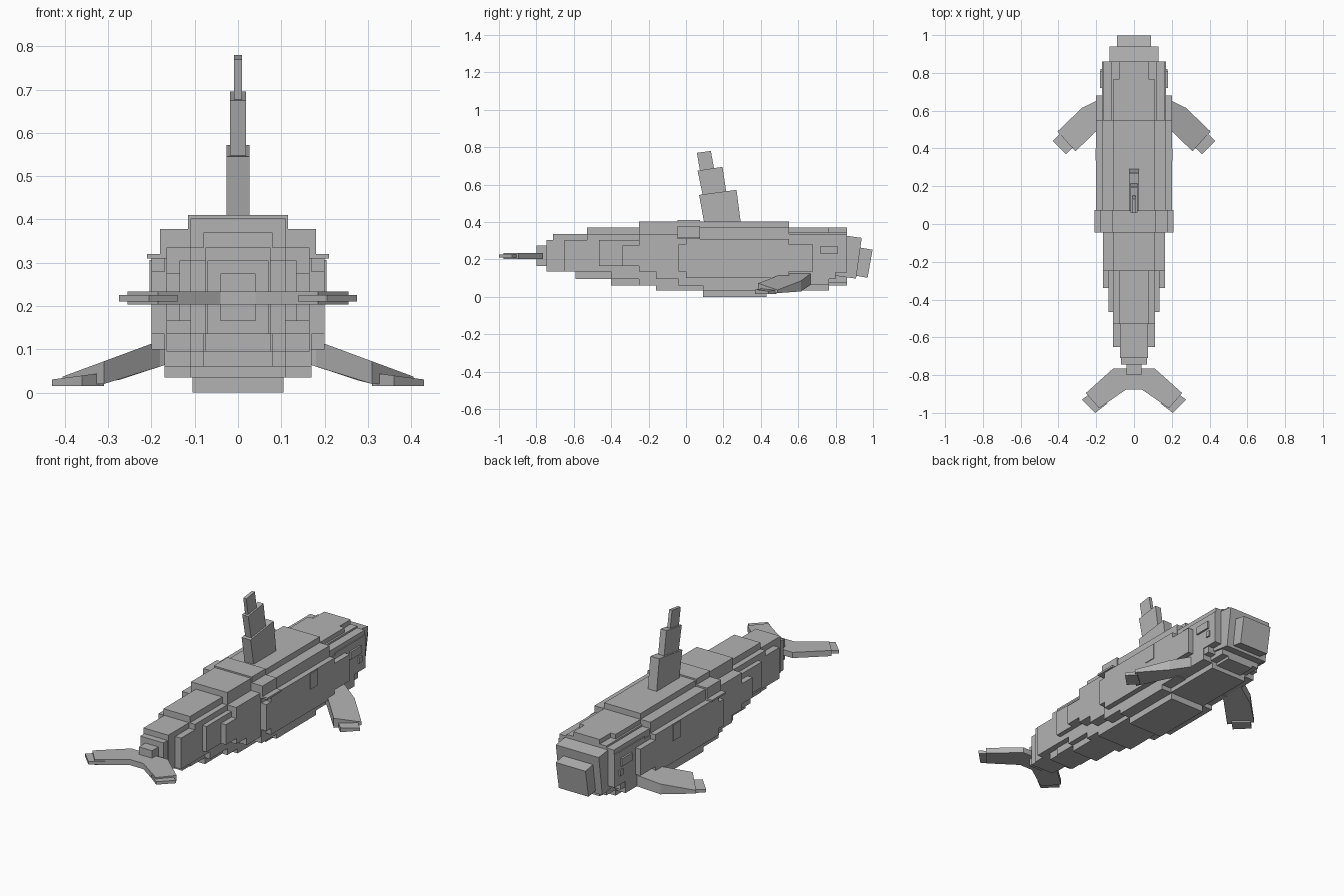
import bpy, bmesh, math
from mathutils import Matrix

if "Cube" in bpy.data.objects:
    bpy.data.objects.remove(bpy.data.objects["Cube"])

grey = bpy.data.materials.new("plain grey")
grey.diffuse_color = (0.45, 0.45, 0.45, 1)
grey.use_nodes = True
grey.node_tree.nodes["Principled BSDF"].inputs["Base Color"].default_value = grey.diffuse_color


def finish(name, bm):
    bmesh.ops.recalc_face_normals(bm, faces=bm.faces)
    me = bpy.data.meshes.new(name)
    bm.to_mesh(me)
    bm.free()
    me.materials.append(grey)
    ob = bpy.data.objects.new(name, me)
    bpy.context.collection.objects.link(ob)
    return ob


def add_box(bm, x0, x1, y0, y1, z0, z1, tilt=0):
    m = (Matrix.Translation(((x0 + x1) / 2, (y0 + y1) / 2, (z0 + z1) / 2))
         @ Matrix.Rotation(math.radians(tilt), 4, 'X')
         @ Matrix.Diagonal((x1 - x0, y1 - y0, z1 - z0, 1)))
    bmesh.ops.create_cube(bm, size=1, matrix=m)


def boxes(name, rows, tilt=0):
    """Boxes centred on x = 0: half width, y range, z range."""
    bm = bmesh.new()
    for w, y0, y1, z0, z1 in rows:
        add_box(bm, -w, w, y0, y1, z0, z1, tilt)
    return finish(name, bm)


def slab(name, pts, lower, upper):
    """Closed slab from two point functions applied to a 2D outline."""
    bm = bmesh.new()
    a = [bm.verts.new(lower(*p)) for p in pts]
    b = [bm.verts.new(upper(*p)) for p in pts]
    bm.faces.new(a)
    bm.faces.new(b[::-1])
    for i in range(len(pts)):
        j = (i + 1) % len(pts)
        bm.faces.new((a[i], a[j], b[j], b[i]))
    return finish(name, bm)


def flat_pair(name, pts, bottom, top):
    """Left and right slab, with heights given as functions of x."""
    for side, s in (("left", -1), ("right", 1)):
        slab(f"{name}_{side}", pts,
             lambda x, y: (s * x, y, bottom(x)),
             lambda x, y: (s * x, y, top(x)))


# Stepped tail half of the body
boxes("tail_body", [
    (.04, -.80, -.60, .165, .275),
    (.07, -.745, -.50, .135, .305),
    (.075, -.71, -.40, .135, .335),
    (.11, -.65, -.20, .135, .305),
    (.075, -.59, 0, .095, .305),
    (.11, -.53, 0, .135, .335),
    (.08, -.53, 0, .095, .37),
    (.135, -.465, 0, .165, .305),
    (.11, -.40, 0, .095, .335),
    (.08, -.40, 0, .06, .37),
    (.165, -.34, 0, .165, .275),
])

# Main body layers
boxes("main_body", [
    (.165, -.25, .86, .135, .335),
    (.11, -.25, .55, .06, .402),
    (.11, -.16, .765, .035, .37),
    (.165, -.16, .80, .095, .335),
    (.17, -.04, .55, .06, .37),
    (.20, -.04, .68, .135, .28),
    (.20, .0, .55, .10, .31),
    (.105, .09, .43, .0, .30),
    (.17, .09, .43, .035, .30),
    (.17, .43, .765, .065, .30),
    (.08, .50, .86, .06, .37),
    (.12, .50, .86, .075, .345),
    (.17, .60, .86, .13, .31),
])

# Saddle band behind the dorsal fin
boxes("saddle_band", [
    (.115, -.045, .075, .37, .41),
    (.18, -.045, .075, .32, .378),
    (.21, -.045, .075, .31, .32),
])

# Tilted snout
boxes("snout", [(.13, .80, .925, .105, .325)], -8)
boxes("snout_tip", [(.09, .88, .985, .11, .262)], -10)

# Eye patches, eyes and side marks
for side, s in (("left", -1), ("right", 1)):
    for name, x, y0, y1, z0, z1 in (
            ("eye_patch", .18, .72, .81, .23, .272),
            ("eye", .178, .795, .82, .18, .212),
            ("side_mark", .204, .335, .40, .22, .306)):
        bm = bmesh.new()
        add_box(bm, *sorted((s * (x - .012), s * x)), y0, y1, z0, z1)
        finish(f"{name}_{side}", bm)

# Dorsal fin in three leaning steps
for name, w, pts in (
        ("dorsal_fin_base", .027, [(.10, .38), (.07, .545), (.27, .572), (.295, .38)]),
        ("dorsal_fin_middle", .018, [(.09, .54), (.062, .675), (.195, .695), (.217, .55)]),
        ("dorsal_fin_tip", .009, [(.077, .66), (.058, .77), (.133, .78), (.153, .67)])):
    slab(name, pts, lambda y, z: (-w, y, z), lambda y, z: (w, y, z))

# Tail flukes
flat_pair("fluke", [(0, -.765), (.11, -.765), (.255, -.895), (.185, -.975),
                    (.04, -.875), (0, -.875)],
          lambda x: .203, lambda x: .234)
flat_pair("fluke_tip", [(.21, -.88), (.275, -.93), (.205, -1.0), (.14, -.95)],
          lambda x: .21, lambda x: .226)

# Flippers sloping outward and down
flat_pair("flipper", [(.14, .68), (.275, .615), (.405, .49), (.31, .385),
                      (.18, .51), (.10, .55)],
          lambda x: max(.02, .062 - .33 * (x - .175)),
          lambda x: .113 - .37 * (x - .2))
flat_pair("flipper_tip", [(.385, .485), (.43, .44), (.36, .37), (.31, .42)],
          lambda x: .015, lambda x: .046 - .13 * (x - .31))
